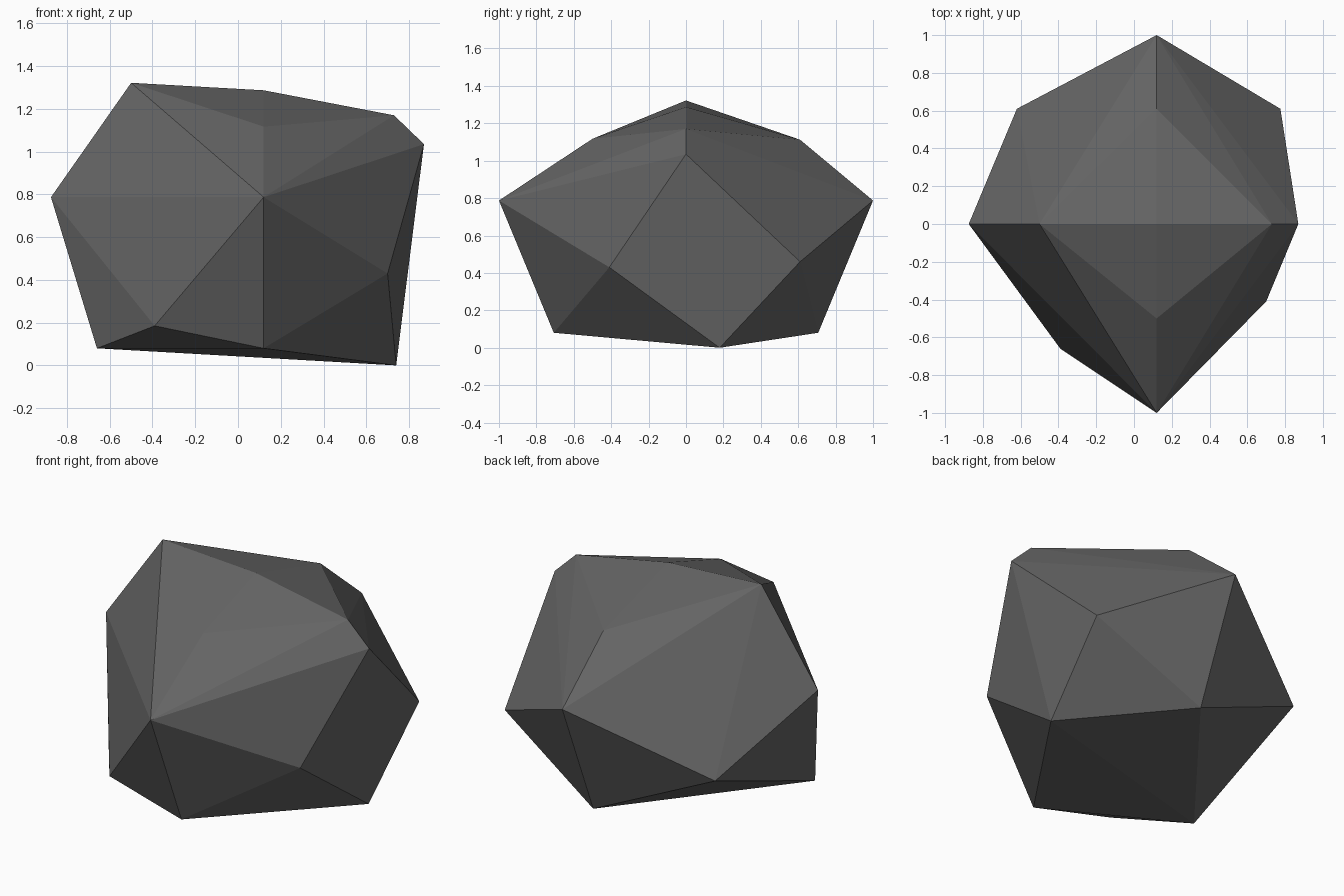
import bpy, bmesh

if "Cube" in bpy.data.objects:
    bpy.data.objects.remove(bpy.data.objects["Cube"])

# Dark stone colour
stone = bpy.data.materials.new("dark_grey_stone")
stone.diffuse_color = (0.13, 0.13, 0.13, 1)
stone.use_nodes = True
stone.node_tree.nodes["Principled BSDF"].inputs["Base Color"].default_value = stone.diffuse_color

# Corner points of the boulder, by height band
crown = [(-0.5, 0, 1.322), (0.12, 0, 1.287), (0.73, 0, 1.17), (0.87, 0, 1.035),
         (0.12, -0.5, 1.117), (0.12, 0.61, 1.112)]
waist = [(0.12, -1, 0.787), (0.12, 1, 0.787), (-0.875, 0, 0.787),
         (0.70, -0.41, 0.43), (0.775, 0.61, 0.46), (-0.62, 0.61, 0.407)]
base = [(-0.39, -0.66, 0.185), (-0.66, -0.28, 0.08), (0.12, -0.707, 0.08),
        (0.12, 0.707, 0.08), (0.74, 0.18, 0)]

# Boulder: faceted convex skin around the corners
bm = bmesh.new()
for p in crown + waist + base:
    bm.verts.new(p)
bmesh.ops.convex_hull(bm, input=bm.verts[:])
bmesh.ops.recalc_face_normals(bm, faces=bm.faces[:])
mesh = bpy.data.meshes.new("boulder")
bm.to_mesh(mesh)
bm.free()
mesh.materials.append(stone)
bpy.context.collection.objects.link(bpy.data.objects.new("boulder", mesh))
